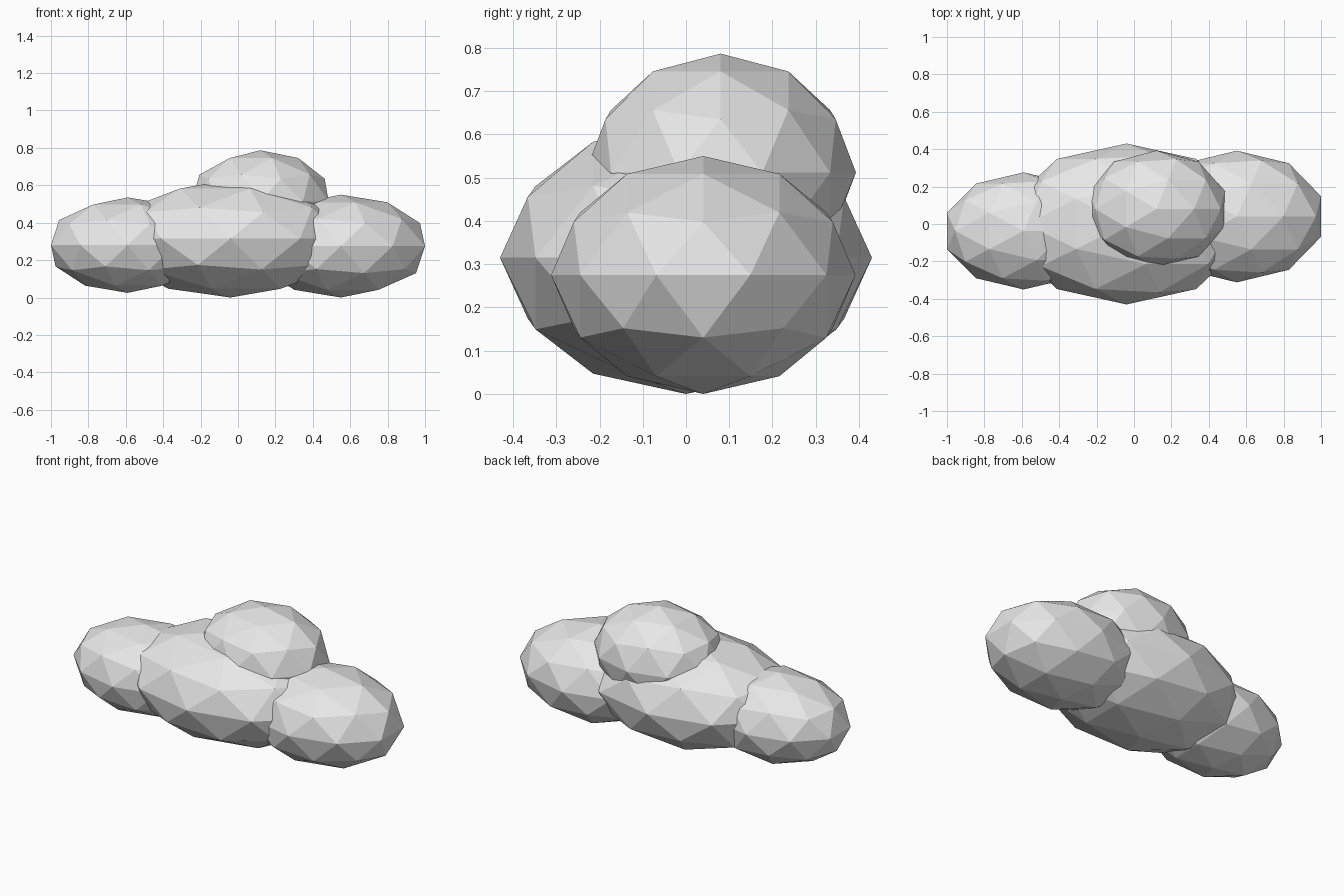
import bpy

cube = bpy.data.objects.get("Cube")
if cube:
    bpy.data.objects.remove(cube, do_unlink=True)

# Single pale grey colour
grey = bpy.data.materials.new("pale_grey")
grey.use_nodes = True
colour = (0.8, 0.8, 0.8, 1.0)
grey.diffuse_color = colour
grey.node_tree.nodes["Principled BSDF"].inputs["Base Color"].default_value = colour


def puff(name, centre, radii):
    """Faceted, stretched ball forming one lobe of the cloud."""
    bpy.ops.mesh.primitive_ico_sphere_add(subdivisions=2, radius=1, location=centre)
    ob = bpy.context.object
    ob.name = name
    ob.scale = radii
    bpy.ops.object.transform_apply(location=False, rotation=False, scale=True)
    bpy.ops.object.shade_flat()
    ob.data.materials.append(grey)
    return ob


# Overlapping lobes
puff("middle_puff", (-0.04, 0, 0.315), (0.633, 0.43, 0.315))
puff("left_puff", (0.55, 0.04, 0.275), (0.473, 0.352, 0.275))
puff("right_puff", (-0.59, -0.037, 0.28), (0.431, 0.313, 0.255))
puff("top_puff", (0.12, 0.08, 0.512), (0.384, 0.313, 0.275))
